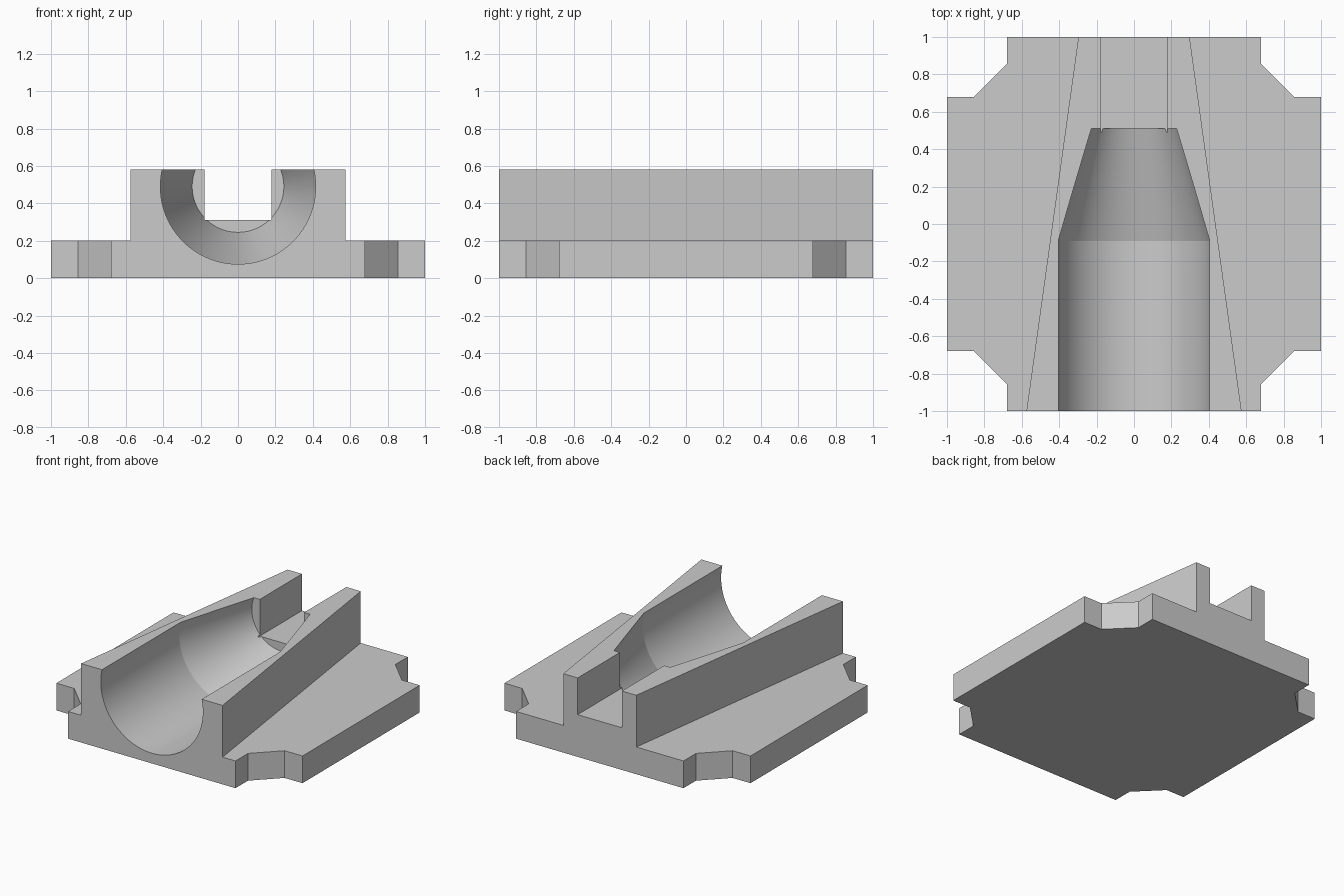
import bpy
import bmesh
from math import cos, sin, tau, radians

cube = bpy.data.objects.get("Cube")
if cube:
    bpy.data.objects.remove(cube, do_unlink=True)

grey = bpy.data.materials.new("plain grey")
grey.use_nodes = True
colour = (0.6, 0.6, 0.6, 1)
grey.diffuse_color = colour
grey.node_tree.nodes["Principled BSDF"].inputs["Base Color"].default_value = colour


def loft(name, rings):
    """Closed solid through a row of matching point rings."""
    bm = bmesh.new()
    loops = [[bm.verts.new(p) for p in ring] for ring in rings]
    bm.faces.new(loops[0])
    bm.faces.new(loops[-1])
    for a, b in zip(loops, loops[1:]):
        for i in range(len(a)):
            j = (i + 1) % len(a)
            bm.faces.new((a[i], a[j], b[j], b[i]))
    bmesh.ops.recalc_face_normals(bm, faces=bm.faces)
    mesh = bpy.data.meshes.new(name)
    bm.to_mesh(mesh)
    bm.free()
    mesh.materials.append(grey)
    obj = bpy.data.objects.new(name, mesh)
    bpy.context.collection.objects.link(obj)
    return obj


def prism(name, outline, z0, z1):
    return loft(name, [[(x, y, z) for x, y in outline] for z in (z0, z1)])


def combine(target, tool, operation):
    mod = target.modifiers.new(tool.name, "BOOLEAN")
    mod.operation = operation
    mod.solver = "EXACT"
    mod.object = tool
    bpy.context.view_layer.objects.active = target
    bpy.ops.object.modifier_apply(modifier=mod.name)
    bpy.data.objects.remove(tool, do_unlink=True)


# Base plate with a chamfered notch at each corner
corner = [(1, 0.68), (0.855, 0.68), (0.68, 0.855), (0.68, 1)]
outline = []
for sx, sy in ((1, 1), (-1, 1), (-1, -1), (1, -1)):
    points = corner if sx * sy > 0 else corner[::-1]
    outline += [(sx * x, sy * y) for x, y in points]
body = prism("cradle_block", outline, 0, 0.2)

# Tapered raised block
block = prism("raised_block", [(-0.575, -1), (0.575, -1), (0.297, 1), (-0.297, 1)], 0.1, 0.58)
combine(body, block, "UNION")

# Round channel that narrows towards the back
SIDES = 96
rings = [[(r * cos(tau * i / SIDES), y, 0.49 + r * sin(tau * i / SIDES)) for i in range(SIDES)]
         for y, r in ((-1.1, 0.415), (-0.09, 0.415), (0.51, 0.245))]
combine(body, loft("channel_cutter", rings), "DIFFERENCE")

# Square slot out through the back
slot = prism("slot_cutter", [(-0.18, 0.49), (0.18, 0.49), (0.18, 1.1), (-0.18, 1.1)], 0.31, 0.8)
combine(body, slot, "DIFFERENCE")

# Smooth channel, crisp edges elsewhere
bpy.ops.object.select_all(action="DESELECT")
body.select_set(True)
bpy.context.view_layer.objects.active = body
bpy.ops.object.shade_smooth_by_angle(angle=radians(12))
